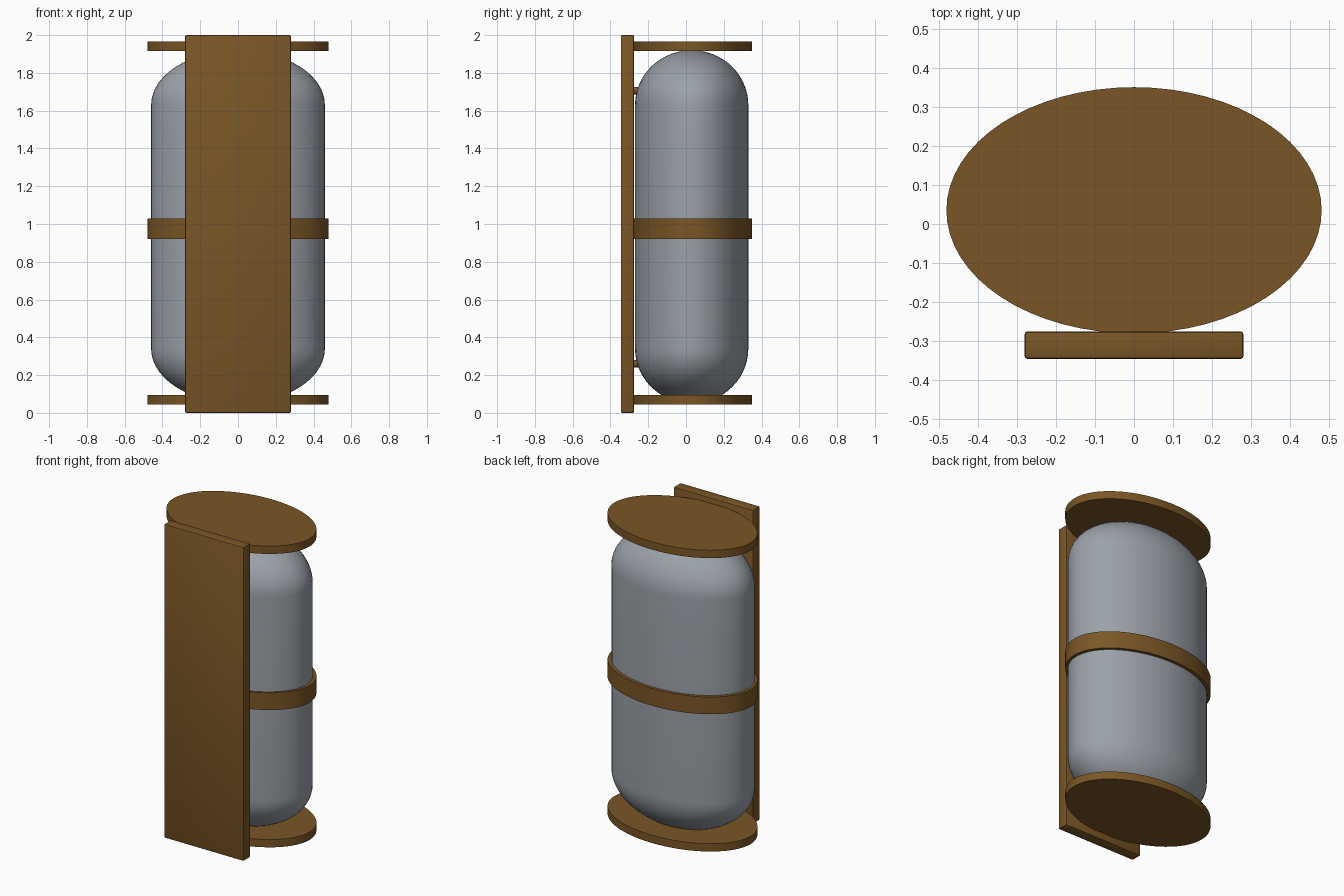
import bpy, bmesh, math

cube = bpy.data.objects.get("Cube")
if cube:
    bpy.data.objects.remove(cube, do_unlink=True)

SEGMENTS = 64


def material(name, color):
    mat = bpy.data.materials.new(name)
    mat.use_nodes = True
    mat.diffuse_color = color
    mat.node_tree.nodes["Principled BSDF"].inputs["Base Color"].default_value = color
    return mat


brown = material("brown", (0.195, 0.093, 0.019, 1))
grey = material("blue grey", (0.33, 0.36, 0.40, 1))


def finish(name, bm, mat, angle=40):
    bmesh.ops.recalc_face_normals(bm, faces=bm.faces)
    mesh = bpy.data.meshes.new(name)
    bm.to_mesh(mesh)
    bm.free()
    mesh.materials.append(mat)
    obj = bpy.data.objects.new(name, mesh)
    bpy.context.collection.objects.link(obj)
    bpy.ops.object.select_all(action='DESELECT')
    obj.select_set(True)
    bpy.context.view_layer.objects.active = obj
    bpy.ops.object.shade_smooth_by_angle(angle=math.radians(angle))
    return obj


def elliptic_lathe(name, profile, rx, ry, cy, mat, closed=False):
    """Sweep (radius factor, z) points round an ellipse."""
    bm = bmesh.new()
    rings = []
    for r, z in profile:
        ring = []
        for i in range(SEGMENTS):
            a = math.tau * i / SEGMENTS
            ring.append(bm.verts.new((rx * r * math.cos(a), cy + ry * r * math.sin(a), z)))
        rings.append(ring)
    pairs = list(zip(rings, rings[1:]))
    if closed:
        pairs.append((rings[-1], rings[0]))
    else:
        bm.faces.new(rings[0])
        bm.faces.new(rings[-1])
    for low, high in pairs:
        for i in range(SEGMENTS):
            j = (i + 1) % SEGMENTS
            bm.faces.new((low[i], low[j], high[j], high[i]))
    return finish(name, bm, mat)


# Tank with domed ends
CAP, LOW, HIGH, STEPS = 0.29, 0.34, 1.63, 14
angles = [math.pi / 2 * (i + 0.25) / (STEPS + 0.25) for i in range(STEPS + 1)]
dome = [(math.sin(a), CAP * math.cos(a)) for a in angles]
profile = [(r, LOW - h) for r, h in dome] + [(r, HIGH + h) for r, h in reversed(dome)]
elliptic_lathe("tank", profile, 0.46, 0.30, 0.03, grey)

# End plates
for name, z in (("bottom_plate", 0.045), ("top_plate", 1.915)):
    elliptic_lathe(name, [(1, z), (1, z + 0.05)], 0.48, 0.315, 0.035, brown)

# Middle band
elliptic_lathe("middle_band", [(0.93, 0.92), (1, 0.92), (1, 1.03), (0.93, 1.03)],
               0.48, 0.315, 0.035, brown, closed=True)

# Mounting board
bm = bmesh.new()
bmesh.ops.create_cube(bm, size=1)
bmesh.ops.scale(bm, vec=(0.56, 0.07, 2), verts=bm.verts)
bmesh.ops.translate(bm, vec=(0, -0.31, 1), verts=bm.verts)
bmesh.ops.bevel(bm, geom=bm.edges[:], offset=0.007, segments=2, profile=0.5, affect='EDGES')
finish("mounting_board", bm, brown, 30)

# Pegs joining the tank to the board
for name, z in (("lower_peg", 0.26), ("upper_peg", 1.705)):
    bm = bmesh.new()
    bmesh.ops.create_cone(bm, cap_ends=True, segments=24, radius1=0.02, radius2=0.02, depth=0.09)
    for v in bm.verts:
        x, y, h = v.co
        v.co = (x, h - 0.255, y + z)
    finish(name, bm, brown)
